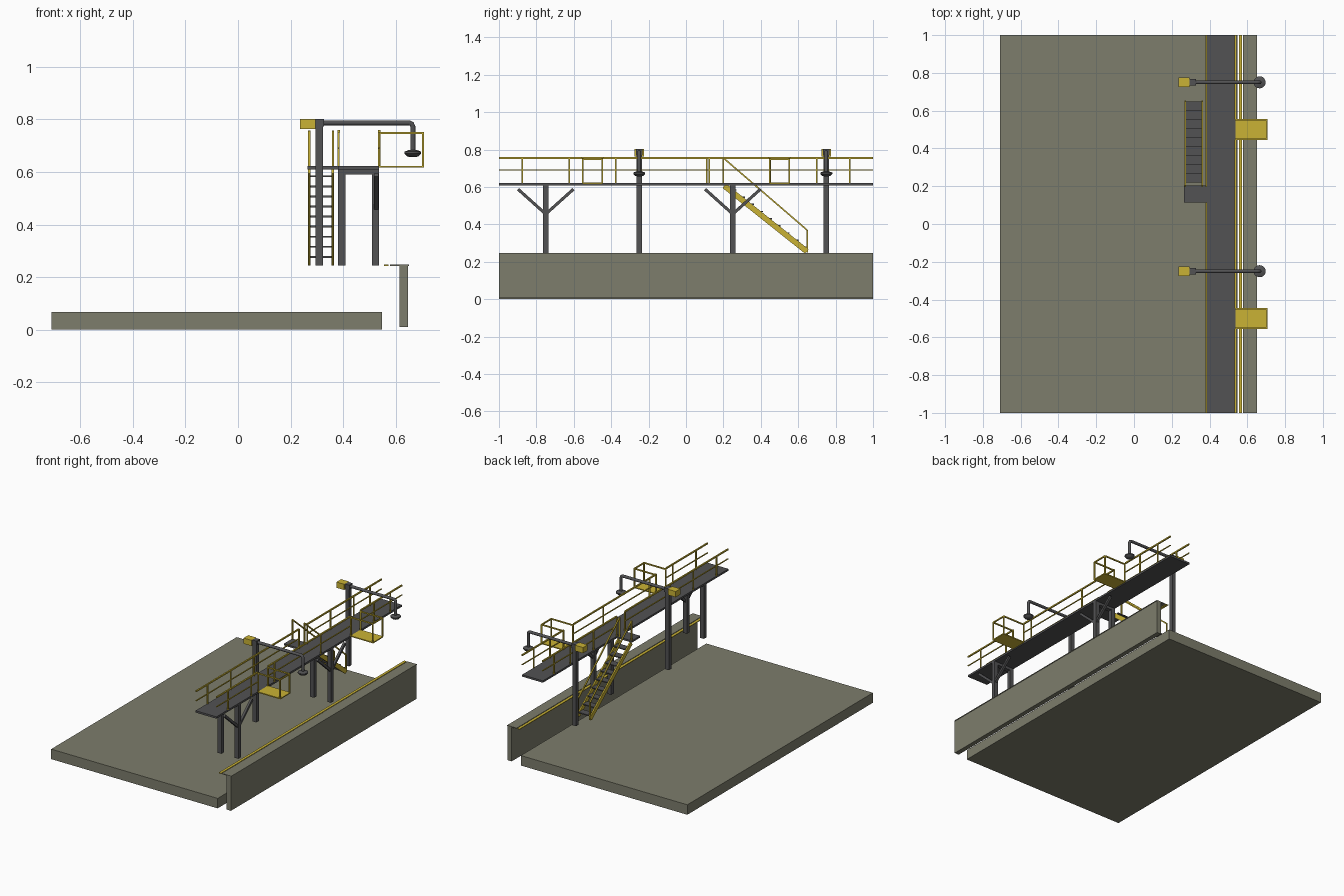
import bpy, bmesh
from mathutils import Vector

cube = bpy.data.objects.get("Cube")
if cube:
    bpy.data.objects.remove(cube, do_unlink=True)


def material(name, color):
    m = bpy.data.materials.new(name)
    m.use_nodes = True
    m.diffuse_color = (*color, 1)
    m.node_tree.nodes["Principled BSDF"].inputs["Base Color"].default_value = (*color, 1)
    return m


CONCRETE = material("concrete", (0.205, 0.205, 0.15))
STEEL = material("dark steel", (0.085, 0.085, 0.088))
YELLOW = material("safety yellow", (0.59, 0.45, 0.035))


def finish(name, bm, mat, smooth=False):
    bmesh.ops.recalc_face_normals(bm, faces=bm.faces)
    me = bpy.data.meshes.new(name)
    bm.to_mesh(me)
    bm.free()
    me.materials.append(mat)
    ob = bpy.data.objects.new(name, me)
    bpy.context.collection.objects.link(ob)
    if smooth:
        bpy.ops.object.select_all(action="DESELECT")
        ob.select_set(True)
        bpy.context.view_layer.objects.active = ob
        bpy.ops.object.shade_smooth_by_angle()
    return ob


def add_box(bm, x, y, z):
    """Box spanning the given (low, high) ranges."""
    vs = bmesh.ops.create_cube(bm, size=1)["verts"]
    for v in vs:
        v.co = Vector([(r[0] + r[1]) / 2 + c * (r[1] - r[0]) for r, c in zip((x, y, z), v.co)])


def box(name, mat, x, y, z):
    bm = bmesh.new()
    add_box(bm, x, y, z)
    return finish(name, bm, mat)


def add_bar(bm, a, b, w, h=None):
    """Square bar between two points: w across x (or y), h in the other direction."""
    a, b = Vector(a), Vector(b)
    d = (b - a).normalized()
    side = Vector((0, 1, 0)) if abs(d.x) > 0.5 else Vector((1, 0, 0))
    up = d.cross(side).normalized()
    for v in bmesh.ops.create_cube(bm, size=1)["verts"]:
        c = v.co.copy()
        v.co = (a + b) / 2 + side * c.x * w + up * c.y * (h or w) + (b - a) * c.z


def bars(name, mat, segments, w, h=None):
    bm = bmesh.new()
    for a, b in segments:
        add_bar(bm, a, b, w, h)
    return finish(name, bm, mat)


def lathe(name, mat, profile, at, steps=20):
    """Round part from (radius, height) pairs."""
    bm = bmesh.new()
    vs = [bm.verts.new((r, 0, z)) for r, z in profile]
    es = [bm.edges.new(p) for p in zip(vs, vs[1:])]
    bmesh.ops.spin(bm, geom=vs + es, axis=(0, 0, 1), cent=(0, 0, 0), angle=6.2831853, steps=steps)
    bmesh.ops.remove_doubles(bm, verts=bm.verts, dist=1e-5)
    bmesh.ops.translate(bm, verts=bm.verts, vec=at)
    return finish(name, bm, mat, True)


def pipe(name, mat, points, radius):
    cu = bpy.data.curves.new(name, "CURVE")
    cu.dimensions = "3D"
    cu.bevel_depth, cu.bevel_resolution, cu.use_fill_caps = radius, 3, True
    sp = cu.splines.new("POLY")
    sp.points.add(len(points) - 1)
    for p, co in zip(sp.points, points):
        p.co = (*co, 1)
    cu.materials.append(mat)
    ob = bpy.data.objects.new(name, cu)
    bpy.context.collection.objects.link(ob)


# Ground slab, retaining wall and its cap
ENDS = (-1, 1)
box("ground_slab", CONCRETE, (-0.71, 0.547), ENDS, (0, 0.068))
box("wall", CONCRETE, (0.615, 0.647), ENDS, (0.01, 0.243))
box("wall_cap", CONCRETE, (0.578, 0.65), ENDS, (0.242, 0.247))
box("edge_stripe", YELLOW, (0.555, 0.573), ENDS, (0.242, 0.247))

# Walkway deck on braced portal frames
DECK, RAIL, MID = 0.622, 0.755, 0.69
box("walkway_deck", STEEL, (0.38, 0.537), ENDS, (0.609, DECK))
for i, y in enumerate((-0.75, 0.25)):
    bm = bmesh.new()
    span = (y - 0.014, y + 0.014)
    add_box(bm, (0.38, 0.409), span, (0.245, 0.61))
    add_box(bm, (0.509, 0.537), span, (0.245, 0.61))
    add_box(bm, (0.409, 0.509), span, (0.59, 0.61))
    for s in (-1, 1):
        add_bar(bm, (0.526, y, 0.455), (0.526, y + s * 0.148, 0.588), 0.016)
    finish(f"support_frame_{i + 1}", bm, STEEL)


def railing(name, x, runs, posts):
    bars(name + "_top", YELLOW, [((x, a, RAIL), (x, b, RAIL)) for a, b in runs], 0.009)
    bars(name + "_mid", YELLOW, [((x, a, MID), (x, b, MID)) for a, b in runs], 0.006)
    bars(name + "_posts", YELLOW, [((x, y, DECK), (x, y, RAIL)) for y in posts], 0.008)


# Railings, open at the stair landing and at the side platforms
railing("stair_side_railing", 0.383, [(-1, 0.11), (0.2, 1)],
        (-0.875, -0.625, -0.375, 0.11, 0.2, 0.45, 0.7, 0.875))
railing("wall_side_railing", 0.537, [(-1, -0.555), (-0.445, 0.445), (0.555, 1)],
        (-0.875, -0.625, -0.375, 0.125, 0.7, 0.875))

# Side platforms with guard rails
for i, yc in enumerate((-0.5, 0.5)):
    box(f"side_platform_{i + 1}", YELLOW, (0.537, 0.708), (yc - 0.054, yc + 0.054), (0.616, 0.623))
    x0, x1, z = 0.539, 0.703, 0.748
    segs = [((x1, yc - 0.054, z), (x1, yc + 0.054, z))]
    for s in (-0.052, 0.052):
        y = yc + s
        segs += [((x0, y, z), (x1, y, z)), ((x0, y, DECK), (x0, y, RAIL)), ((x1, y, DECK), (x1, y, z))]
    bars(f"side_platform_guard_{i + 1}", YELLOW, segs, 0.008)

# Stairs: landing, stringers, treads and handrails
box("stair_landing", STEEL, (0.265, 0.382), (0.115, 0.205), (0.61, DECK))
SIDES = (0.271, 0.361)
bars("stair_stringers", YELLOW, [((x, 0.205, 0.606), (x, 0.645, 0.256)) for x in SIDES], 0.009, 0.03)
bm = bmesh.new()
for k in range(9):
    y, z = 0.245 + k * 0.0475, 0.584 - k * 0.0383
    add_box(bm, (0.275, 0.357), (y - 0.024, y + 0.024), (z - 0.004, z + 0.003))
finish("stair_treads", bm, STEEL)
segs = []
for x in SIDES:
    segs += [((x, 0.2, RAIL), (x, 0.647, 0.37)), ((x, 0.2, 0.61), (x, 0.2, RAIL)),
             ((x, 0.647, 0.25), (x, 0.647, 0.37))]
bars("stair_handrails", YELLOW, segs, 0.008)

# Loading arms: mast, head, counterweight, pipe and bell
for i, y in enumerate((-0.25, 0.75)):
    n = i + 1
    box(f"arm_mast_{n}", STEEL, (0.295, 0.323), (y - 0.014, y + 0.014), (0.245, 0.775))
    box(f"arm_head_{n}", STEEL, (0.294, 0.328), (y - 0.018, y + 0.018), (0.772, 0.802))
    box(f"counterweight_{n}", YELLOW, (0.235, 0.294), (y - 0.025, y + 0.025), (0.763, 0.802))
    pipe(f"loading_pipe_{n}", STEEL, [(0.325, y, 0.787), (0.65, y, 0.787), (0.661, y, 0.783),
                                      (0.665, y, 0.772), (0.665, y, 0.67)], 0.01)
    lathe(f"loading_bell_{n}", STEEL, [(0, 0.684), (0.014, 0.684), (0.032, 0.677), (0.032, 0.67),
                                       (0.022, 0.66), (0.01, 0.656), (0, 0.656)], (0.665, y, 0))
